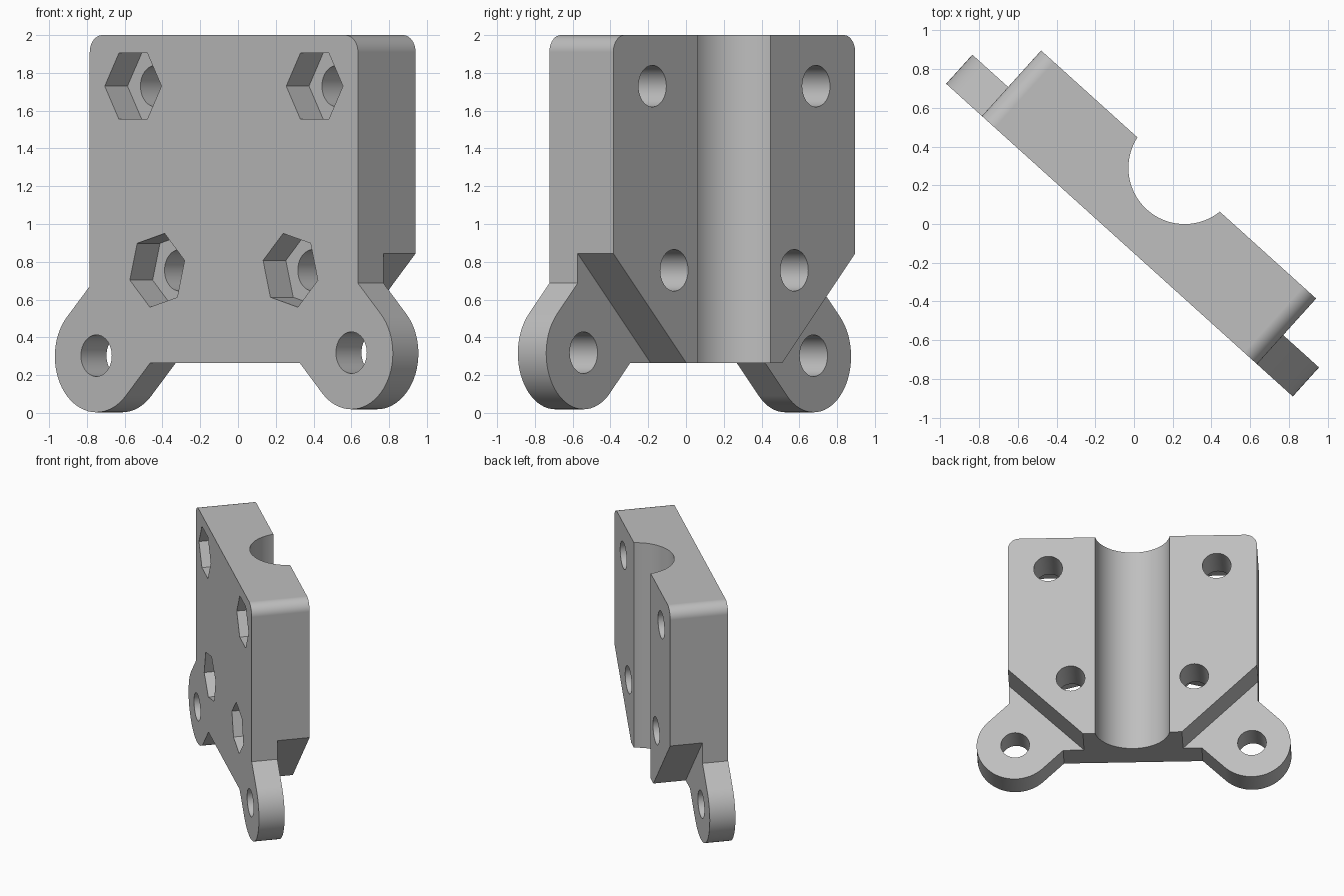
import bpy, bmesh, math
from math import radians, cos, sin, pi

if "Cube" in bpy.data.objects:
    bpy.data.objects.remove(bpy.data.objects["Cube"])

FRONT, SHELF, BACK = -0.112, 0.09, 0.344    # depth levels of the plate
HALF, BASE, TOP = 0.956, 0.265, 2.0         # outline of the block
FILLET, EAR_R, HOLE_R = 0.09, 0.296, 0.11

grey = bpy.data.materials.new("plain_grey")
grey.use_nodes = True
grey.diffuse_color = (0.52, 0.52, 0.52, 1)
grey.node_tree.nodes["Principled BSDF"].inputs["Base Color"].default_value = (0.52, 0.52, 0.52, 1)


def arc(cx, cz, r, start, end, n):
    """Points on an arc, angles in degrees."""
    return [(cx + r * cos(radians(start + (end - start) * i / n)),
             cz + r * sin(radians(start + (end - start) * i / n))) for i in range(n + 1)]


def ring(cx, cz, r, n=48, turn=0):
    return arc(cx, cz, r, turn, turn + 360, n)[:-1]


def prism(name, points, a, b, upright=False):
    """Extrude a profile through the plate depth, or along z when upright."""
    bm = bmesh.new()
    place = (lambda p, d: (p[0], p[1], d)) if upright else (lambda p, d: (p[0], d, p[1]))
    face = bm.faces.new([bm.verts.new(place(p, a)) for p in points])
    moved = bmesh.ops.extrude_face_region(bm, geom=[face])["geom"]
    shift = (0, 0, b - a) if upright else (0, b - a, 0)
    bmesh.ops.translate(bm, vec=shift, verts=[v for v in moved if isinstance(v, bmesh.types.BMVert)])
    bmesh.ops.recalc_face_normals(bm, faces=bm.faces)
    mesh = bpy.data.meshes.new(name)
    bm.to_mesh(mesh)
    bm.free()
    mesh.materials.append(grey)
    obj = bpy.data.objects.new(name, mesh)
    bpy.context.collection.objects.link(obj)
    return obj


def combine(target, tool, operation):
    """Apply a boolean and discard the tool."""
    tool.hide_render = True
    mod = target.modifiers.new("boolean", 'BOOLEAN')
    mod.operation, mod.solver, mod.object = operation, 'EXACT', tool
    bpy.context.view_layer.objects.active = target
    bpy.ops.object.modifier_apply(modifier=mod.name)
    bpy.data.objects.remove(tool)


# Main block with rounded upper corners
cx, cz = HALF - FILLET, TOP - FILLET
outline = [(-HALF, BASE), (HALF, BASE)] + arc(cx, cz, FILLET, 0, 90, 10) + arc(-cx, cz, FILLET, 90, 180, 10)
bracket = prism("mounting_bracket", outline, FRONT, BACK)

for side, ear_z in ((-1, 0.299), (1, 0.315)):
    # Diagonal cut behind the ear
    corner = [(side * x, z) for x, z in ((0.181, 0.065), (1.156, 1.045), (1.3, 1.045), (1.3, 0.065))]
    combine(bracket, prism("corner_cutter", corner, SHELF, BACK + 0.2), 'DIFFERENCE')

    # Rounded ear running diagonally into the block
    ear = arc(0.909, ear_z, EAR_R, -135, 45, 32)
    ear += [(x - 0.5, z + 0.5) for x, z in (ear[-1], ear[0])]
    combine(bracket, prism("ear", [(side * x, z) for x, z in ear], FRONT, SHELF), 'UNION')
    combine(bracket, prism("ear_hole", ring(side * 0.909, ear_z + 0.004, HOLE_R), -1, 1), 'DIFFERENCE')

    # Bolt holes with hexagonal nut pockets in the front
    for x, z, turn in ((0.647, 1.73, 0), (0.475, 0.755, -15 * side)):
        combine(bracket, prism("bolt_hole", ring(side * x, z, HOLE_R), -1, 1), 'DIFFERENCE')
        combine(bracket, prism("nut_pocket", ring(side * x, z, 0.202, 6, turn), -1, FRONT + 0.18), 'DIFFERENCE')

# Upright round channel in the back
combine(bracket, prism("channel", ring(0, 0.39, 0.29, 96), -1, 3, True), 'DIFFERENCE')

# Merge flat regions, then shade
bm = bmesh.new()
bm.from_mesh(bracket.data)
bmesh.ops.remove_doubles(bm, verts=bm.verts, dist=0.0002)
bmesh.ops.dissolve_limit(bm, angle_limit=radians(0.5), verts=bm.verts, edges=bm.edges)
bm.to_mesh(bracket.data)
bm.free()

bpy.ops.object.select_all(action='DESELECT')
bracket.select_set(True)
bpy.context.view_layer.objects.active = bracket
bpy.ops.object.shade_smooth_by_angle(angle=radians(25))
weighted = bracket.modifiers.new("weighted_normals", 'WEIGHTED_NORMAL')
weighted.keep_sharp = True

# The plate stands turned about the vertical
bracket.rotation_euler.z = radians(-42.05)
